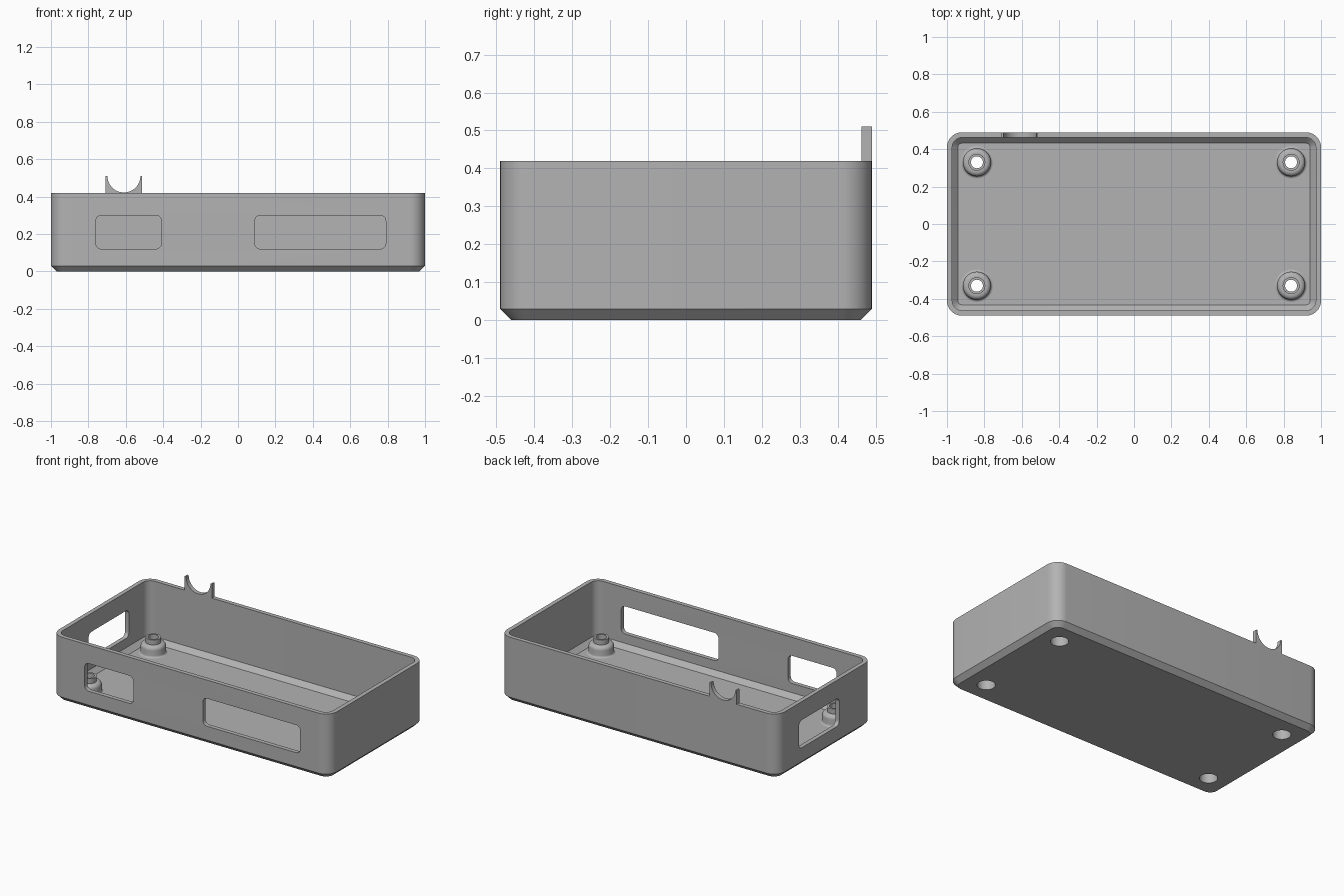
import bpy, bmesh
from math import sin, cos, pi, radians
from mathutils import Vector

if "Cube" in bpy.data.objects:
    bpy.data.objects.remove(bpy.data.objects["Cube"], do_unlink=True)

grey = bpy.data.materials.new("plain grey")
grey.use_nodes = True
grey.diffuse_color = (0.45, 0.45, 0.45, 1)
grey.node_tree.nodes["Principled BSDF"].inputs["Base Color"].default_value = grey.diffuse_color

HALF_X, HALF_Y, HEIGHT = 1.0, 0.49, 0.42
WALL = 0.028
FLOOR = 0.03
CORNER = 0.08
POST_X, POST_Y = 0.84, 0.33
BORE = 0.053
SIDES = 48


def finish(name, bm):
    bmesh.ops.recalc_face_normals(bm, faces=bm.faces)
    mesh = bpy.data.meshes.new(name)
    bm.to_mesh(mesh)
    bm.free()
    mesh.materials.append(grey)
    ob = bpy.data.objects.new(name, mesh)
    bpy.context.collection.objects.link(ob)
    return ob


def activate(ob):
    bpy.ops.object.select_all(action="DESELECT")
    ob.select_set(True)
    bpy.context.view_layer.objects.active = ob


def smooth(ob):
    activate(ob)
    bpy.ops.object.shade_smooth_by_angle(angle=radians(25))


def rounded_rect(hx, hy, r, steps=10):
    """Counter-clockwise outline of a rectangle with round corners."""
    points = []
    for k, (sx, sy) in enumerate([(1, 1), (-1, 1), (-1, -1), (1, -1)]):
        for i in range(steps + 1):
            a = (k + i / steps) * pi / 2
            points.append((sx * (hx - r) + r * cos(a), sy * (hy - r) + r * sin(a)))
    return points


def bridge(bm, a, b):
    for i in range(len(a)):
        j = (i + 1) % len(a)
        bm.faces.new((a[i], a[j], b[j], b[i]))


def prism(name, outline, axis_u, axis_v, origin, depth):
    """Extrude a flat outline along depth."""
    bm = bmesh.new()
    u, v, o, d = (Vector(p) for p in (axis_u, axis_v, origin, depth))
    rings = [[bm.verts.new(o + u * p + v * q + d * t) for p, q in outline] for t in (0, 1)]
    bm.faces.new(rings[0])
    bm.faces.new(rings[1])
    bridge(bm, *rings)
    return finish(name, bm)


def cut(target, cutter):
    activate(target)
    mod = target.modifiers.new("cut", "BOOLEAN")
    mod.operation, mod.solver, mod.object = "DIFFERENCE", "EXACT", cutter
    bpy.ops.object.modifier_apply(modifier=mod.name)
    bpy.data.objects.remove(cutter, do_unlink=True)


# Open tray: inset and height of each ring, from underside to inner floor
bm = bmesh.new()
rings = []
for inset, z in [(0.03, 0), (0, 0.03), (0, HEIGHT), (WALL, HEIGHT),
                 (WALL, FLOOR + 0.03), (WALL + 0.03, FLOOR)]:
    outline = rounded_rect(HALF_X - inset, HALF_Y - inset, CORNER - inset)
    rings.append([bm.verts.new((x, y, z)) for x, y in outline])
for lower, upper in zip(rings, rings[1:]):
    bridge(bm, lower, upper)
bm.faces.new(rings[0])
bm.faces.new(rings[-1])
tray = finish("tray", bm)

# Openings: two in the front wall, one in the -x end wall
SILL, HEAD = 0.12, 0.30
middle = (SILL + HEAD) / 2
half = (HEAD - SILL) / 2
for x0, x1 in [(-0.76, -0.41), (0.09, 0.79)]:
    shape = rounded_rect((x1 - x0) / 2, half, 0.03)
    cut(tray, prism("front_cutter", shape, (1, 0, 0), (0, 0, 1),
                    ((x0 + x1) / 2, -0.6, middle), (0, 0.2, 0)))
cut(tray, prism("end_cutter", rounded_rect(0.207, half, 0.03), (0, 1, 0), (0, 0, 1),
                (-1.1, 0.06, middle), (0.2, 0, 0)))

# Screw bores through the floor
circle = [(BORE * cos(2 * pi * i / SIDES), BORE * sin(2 * pi * i / SIDES)) for i in range(SIDES)]
corners = [(sx * POST_X, sy * POST_Y) for sx in (-1, 1) for sy in (-1, 1)]
for x, y in corners:
    cut(tray, prism("bore_cutter", circle, (1, 0, 0), (0, 1, 0), (x, y, -0.1), (0, 0, 0.2)))
smooth(tray)

# Screw posts: flared foot, rounded shoulder and a hollow pin
profile = [(BORE, FLOOR), (BORE, 0.07), (0.032, 0.07), (0.032, 0.132), (0.045, 0.132), (0.045, 0.1)]
for i in range(7):
    a = pi / 2 * (1 - i / 6)
    profile.append((0.05 + 0.025 * cos(a), 0.075 + 0.025 * sin(a)))
for i in range(5):
    a = pi / 2 * i / 4
    profile.append((0.087 - 0.012 * cos(a), FLOOR + 0.012 - 0.012 * sin(a)))
for n, (x, y) in enumerate(corners, 1):
    bm = bmesh.new()
    loops = [[bm.verts.new((x + r * cos(2 * pi * i / SIDES), y + r * sin(2 * pi * i / SIDES), z))
              for i in range(SIDES)] for r, z in profile]
    for lower, upper in zip(loops, loops[1:]):
        bridge(bm, lower, upper)
    smooth(finish(f"screw_post_{n}", bm))

# Half-round cable saddle standing on the back wall
MID, REACH, RADIUS, TOP = -0.61, 0.098, 0.088, 0.51
saddle = [(-REACH, HEIGHT), (REACH, HEIGHT), (REACH, TOP)]
saddle += [(RADIUS * cos(pi * i / 24), TOP - RADIUS * sin(pi * i / 24)) for i in range(25)]
saddle.append((-REACH, TOP))
smooth(prism("cable_saddle", saddle, (1, 0, 0), (0, 0, 1),
             (MID, HALF_Y - WALL, 0), (0, WALL, 0)))
